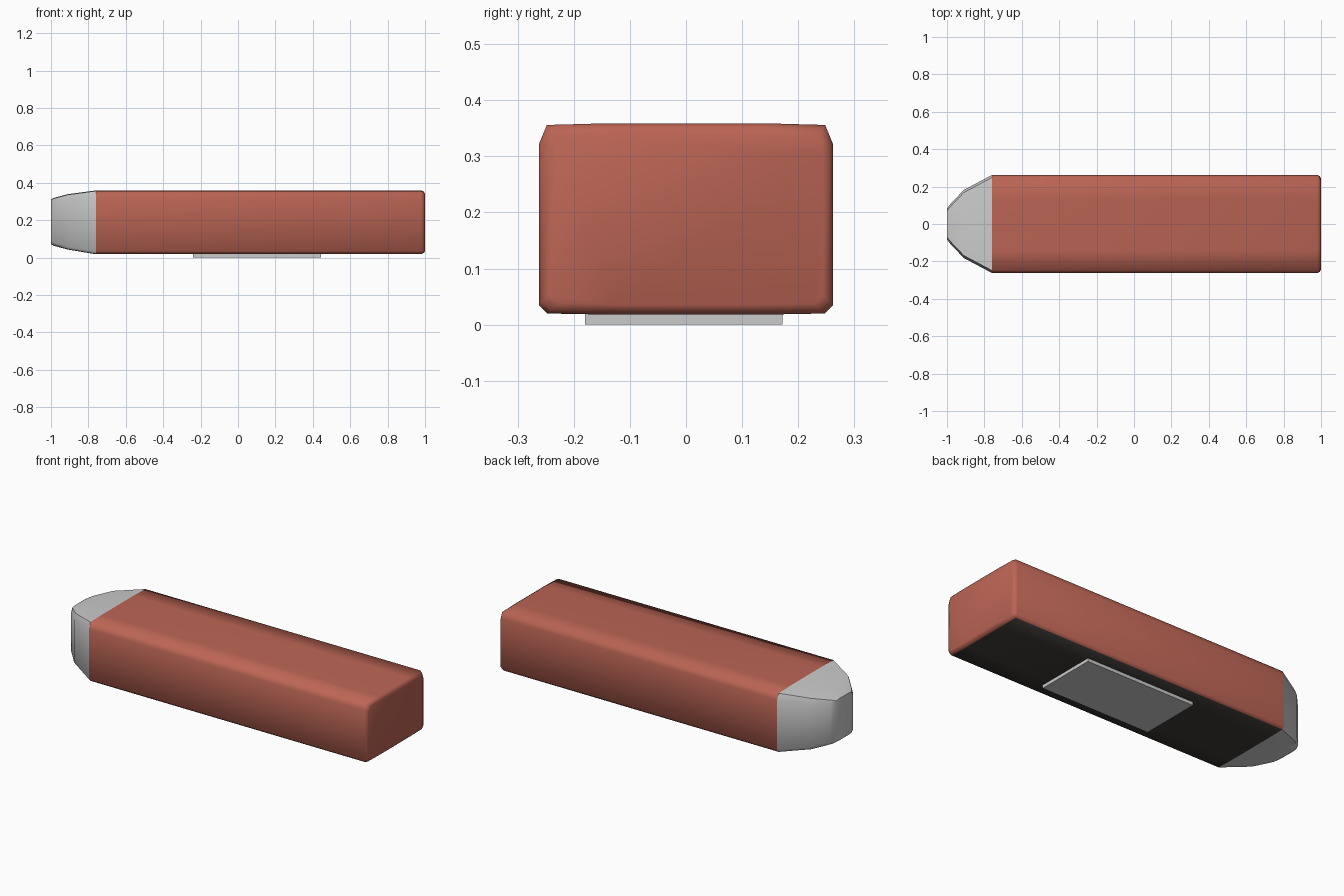
import bpy, bmesh

if "Cube" in bpy.data.objects:
    bpy.data.objects.remove(bpy.data.objects["Cube"])


def material(name, color):
    m = bpy.data.materials.new(name)
    m.diffuse_color = color
    m.use_nodes = True
    m.node_tree.nodes["Principled BSDF"].inputs["Base Color"].default_value = m.diffuse_color
    return m


def section(x, w, z0, z1):
    # Chamfered rectangle with a slightly crowned top, counter-clockwise
    half = [(w * 0.53, z0), (w - 0.015, z0 + 0.002), (w, z0 + 0.017),
            (w, z1 - 0.037), (w - 0.014, z1 - 0.003), (w * 0.53, z1)]
    return [(x, y, z) for y, z in half] + [(x, -y, z) for y, z in reversed(half)]


def loft(name, stations, cap_first, cap_last):
    bm = bmesh.new()
    rings = [[bm.verts.new(p) for p in section(*s)] for s in stations]
    for a, b in zip(rings, rings[1:]):
        n = len(a)
        for i in range(n):
            j = (i + 1) % n
            bm.faces.new((a[i], b[i], b[j], a[j])[::-1])
    if cap_first:
        bm.faces.new(rings[0][::-1])
    if cap_last:
        bm.faces.new(rings[-1])
    for f in bm.faces:
        f.smooth = True
    me = bpy.data.meshes.new(name)
    bm.to_mesh(me)
    bm.free()
    ob = bpy.data.objects.new(name, me)
    bpy.context.collection.objects.link(ob)
    return ob


# Red body with a small chamfer around the rear end
body = loft("body", [(-0.76, 0.262, 0.018, 0.359), (0.98, 0.262, 0.018, 0.359),
                     (0.994, 0.256, 0.025, 0.352), (1.0, 0.244, 0.036, 0.340)],
            False, True)
body.data.materials.append(material("red", (0.50, 0.13, 0.09, 1)))
body.data.materials.append(material("dark", (0.05, 0.045, 0.04, 1)))
for p in body.data.polygons:
    if p.normal.z < -0.9:
        p.material_index = 1

# Tapered grey nose with a flat tip
nose = loft("nose", [(-1.0, 0.083, 0.072, 0.311), (-0.985, 0.103, 0.063, 0.319),
                     (-0.91, 0.182, 0.043, 0.339), (-0.76, 0.262, 0.018, 0.359)],
            True, False)
bpy.context.view_layer.objects.active = nose
nose.select_set(True)
bpy.ops.object.shade_smooth_by_angle(angle=0.75)

# Thin base plate underneath
bpy.ops.mesh.primitive_cube_add(size=1, location=(0.1025, -0.004, 0.0125))
plate = bpy.context.object
plate.name = "base_plate"
plate.scale = (0.685, 0.352, 0.025)
